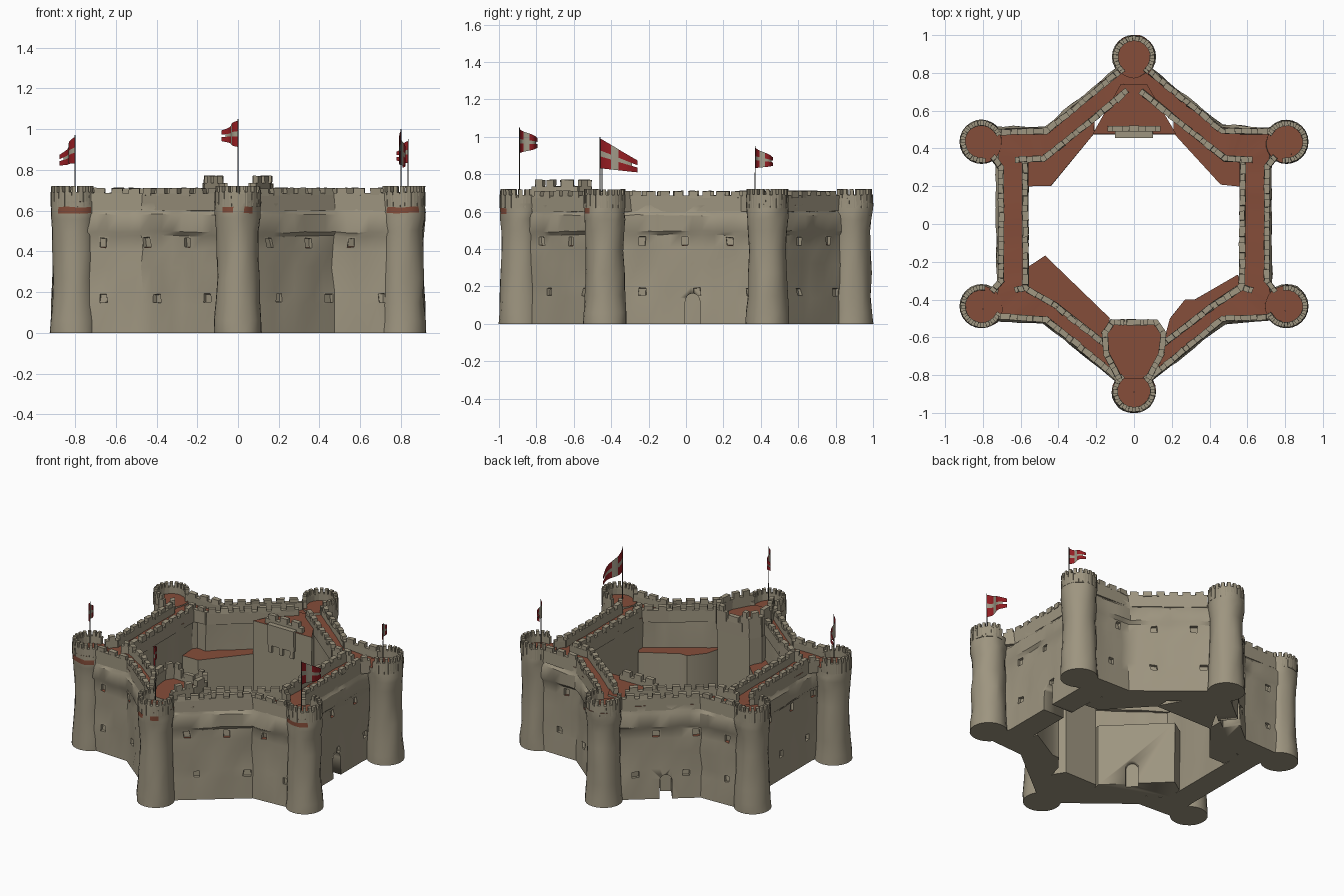
import bpy, bmesh, math
from mathutils import Vector, Matrix, noise

if "Cube" in bpy.data.objects:
    bpy.data.objects.remove(bpy.data.objects["Cube"])


def material(name, col):
    m = bpy.data.materials.new(name)
    m.diffuse_color = (*col, 1)
    m.use_nodes = True
    m.node_tree.nodes["Principled BSDF"].inputs["Base Color"].default_value = m.diffuse_color
    return m


STONE = material("stone", (0.34, 0.30, 0.215))
ROOF = material("red_clay_paving", (0.235, 0.075, 0.042))
RED = material("flag_red", (0.30, 0.012, 0.016))
PALE = material("flag_pale", (0.36, 0.33, 0.25))
IRON = material("pole_iron", (0.06, 0.055, 0.05))


def rough(bm, amp):
    # weathered stone: smooth lumps on everything above the ground
    for v in bm.verts:
        if v.co.z > 0.01:
            n = noise.noise_vector(v.co * 9) * amp + noise.noise_vector(v.co * 23) * amp * 0.6
            v.co += Vector((n.x, n.y, n.z * 0.6))


def finish(name, bm, mats, amp=0.0, rule=None, closed=True):
    if closed:
        bmesh.ops.recalc_face_normals(bm, faces=bm.faces)
    if rule:
        for f in bm.faces:
            f.material_index = rule(f)
    rough(bm, amp)
    me = bpy.data.meshes.new(name)
    bm.to_mesh(me)
    bm.free()
    for m in mats:
        me.materials.append(m)
    ob = bpy.data.objects.new(name, me)
    bpy.context.collection.objects.link(ob)
    bpy.ops.object.select_all(action='DESELECT')
    ob.select_set(True)
    bpy.context.view_layer.objects.active = ob
    bpy.ops.object.shade_smooth_by_angle(angle=math.radians(32))
    return ob


def paved(f):
    return 1 if f.normal.z > 0.7 and f.calc_center_median().z > 0.3 else 0


def box(bm, centre, size, angle=0.0):
    m = Matrix.Translation(centre) @ Matrix.Rotation(angle, 4, 'Z') @ Matrix.Diagonal((*size, 1))
    bmesh.ops.create_cube(bm, size=1, matrix=m)


def parapet(bm, path, z0, z1, z2, thick=0.03, pitch=0.08):
    # low wall with merlons along a flat path
    for a, b in zip(path, path[1:]):
        a, b = Vector(a), Vector(b)
        d = b - a
        ang, mid = math.atan2(d.y, d.x), (a + b) / 2
        box(bm, (mid.x, mid.y, (z0 + z1) / 2), (d.length + thick * 0.6, thick, z1 - z0), ang)
        n = max(1, round(d.length / pitch))
        for i in range(n):
            p = a + d * ((i + 0.5) / n)
            box(bm, (p.x, p.y, (z1 + z2) / 2 - 0.005), (d.length / n * 0.62, thick, z2 - z1 + 0.01), ang)


def prism(name, pts, top, roof=ROOF):
    bm = bmesh.new()
    f = bm.faces.new([bm.verts.new((x, y, 0)) for x, y in pts])
    r = bmesh.ops.extrude_face_region(bm, geom=[f])
    for v in r["geom"]:
        if isinstance(v, bmesh.types.BMVert):
            v.co.z = top
    return finish(name, bm, [STONE, roof], 0.004, paved)


def cut_arch(ob, centre, ang, depth, w=0.04, h=0.115):
    # round-headed passage; keeps the whole object if a solver fails
    bm = bmesh.new()
    m = Matrix.Translation(centre) @ Matrix.Rotation(ang, 4, 'Z')
    prof = [(-w, -0.05), (w, -0.05)] + [(w * math.cos(t * math.pi / 8), h + w * 1.2 * math.sin(t * math.pi / 8)) for t in range(9)]
    ends = [[bm.verts.new(m @ Vector((x, y, z))) for y, z in prof] for x in (-depth / 2, depth / 2)]
    bm.faces.new(ends[0])
    bm.faces.new(ends[1][::-1])
    for k in range(len(prof)):
        j = (k + 1) % len(prof)
        bm.faces.new((ends[0][k], ends[1][k], ends[1][j], ends[0][j]))
    tool = finish("arch_cutter", bm, [STONE])
    tool.hide_render = True
    whole, size = ob.data.copy(), ob.dimensions.copy()
    for solver in ('EXACT', 'MANIFOLD', 'FLOAT'):
        mod = ob.modifiers.new("cut", 'BOOLEAN')
        mod.operation, mod.solver, mod.object = 'DIFFERENCE', solver, tool
        bpy.context.view_layer.objects.active = ob
        bpy.ops.object.modifier_apply(modifier="cut")
        bpy.context.view_layer.update()
        n = len(ob.data.polygons)
        if n > 0.85 * len(whole.polygons) and n != len(whole.polygons) and (ob.dimensions - size).length < 0.05:
            break
        ob.data = whole.copy()
    bpy.data.objects.remove(tool)


# curtain wall ring: outer and inner outline, right half from front to back
OUT = [(0.08, -0.83), (0.47, -0.515), (0.74, -0.50), (0.715, -0.32), (0.715, 0.32), (0.74, 0.50), (0.47, 0.505), (0.08, 0.82)]
INN = [(0.10, -0.66), (0.42, -0.44), (0.56, -0.34), (0.565, -0.28), (0.565, 0.32), (0.55, 0.345), (0.48, 0.335), (0.04, 0.71)]
flip = lambda pts: [(-x, y) for x, y in reversed(pts)]
outer, inner = OUT + flip(OUT), INN + flip(INN)
SECTION = [(0, 0.008, 0), (0, 0.004, 0.14), (0, 0, 0.20), (0, 0, 0.32), (0, 0, 0.41), (0, 0, 0.475), (0, 0.014, 0.495),
           (0, 0.014, 0.58), (0, 0, 0.60), (0, 0, 0.635), (1, 0, 0.635), (1, 0, 0.48), (1, 0, 0.32), (1, 0, 0.16), (1, 0, 0)]
bm = bmesh.new()
rings = []
for i in range(len(outer)):
    o0, o1 = Vector(outer[i]), Vector(outer[(i + 1) % len(outer)])
    i0, i1 = Vector(inner[i]), Vector(inner[(i + 1) % len(inner)])
    n = max(1, round((o1 - o0).length / 0.06))
    for k in range(n):
        o, q = o0.lerp(o1, k / n), i0.lerp(i1, k / n)
        d = (o - q).normalized()
        rings.append([bm.verts.new((*((q if s else o) + d * e), z)) for s, e, z in SECTION])
slits = []
for c, (a, b) in enumerate(zip(rings, rings[1:] + rings[:1])):
    for j in range(len(SECTION)):
        k = (j + 1) % len(SECTION)
        f = bm.faces.new((a[j], b[j], b[k], a[k]))
        if (j == 4 and c % 4 == 1) or (j == 1 and c % 5 == 2):
            slits.append(f)
# sunken arrow slits
bmesh.ops.recalc_face_normals(bm, faces=bm.faces)
bmesh.ops.inset_individual(bm, faces=slits, thickness=0.014, depth=0)
bmesh.ops.inset_individual(bm, faces=slits, thickness=0.002, depth=-0.018)
wall = finish("curtain_wall", bm, [STONE, ROOF], 0.012, paved)
cut_arch(wall, (0.64, 0.035, 0), 0, 0.4)
cut_arch(wall, (-0.27, 0.61, 0), math.radians(129), 0.5)

# wall parapets, outer and inner
bm = bmesh.new()
for s in (1, -1):
    paths = [[(0.09, -0.81), (0.465, -0.503), (0.72, -0.49)], [(0.745, -0.35), (0.703, -0.30), (0.703, 0.30), (0.745, 0.35)],
             [(0.72, 0.49), (0.465, 0.492), (0.09, 0.80)], [(0.16, -0.63), (0.42, -0.43), (0.575, -0.335), (0.575, 0.335)],
             [(0.62, 0.34), (0.48, 0.345), (0.25, 0.53), (0.04, 0.70)], [(0.575, -0.335), (0.62, -0.35)]]
    for p in paths:
        parapet(bm, [(s * x, y) for x, y in p], 0.60, 0.685, 0.71)
finish("wall_parapets", bm, [STONE], 0.008)

# round towers, lathed, with paved tops and parapets open toward the wall walk
PROFILE = [(0.117, 0), (0.114, 0.06), (0.107, 0.15), (0.104, 0.27), (0.102, 0.39), (0.102, 0.5), (0.109, 0.56), (0.111, 0.588),
           (0.111, 0.618), (0.111, 0.645)]
SEG = 24
TOWERS = [(0, -0.885), (0, 0.885), (0.807, -0.435), (-0.807, -0.435), (0.807, 0.435), (-0.807, 0.435)]
for n, (cx, cy) in enumerate(TOWERS):
    bm = bmesh.new()
    rows = [[bm.verts.new((cx + r * math.cos(2 * math.pi * k / SEG), cy + r * math.sin(2 * math.pi * k / SEG), z))
             for k in range(SEG)] for r, z in PROFILE]
    for a, b in zip(rows, rows[1:]):
        for k in range(SEG):
            bm.faces.new((a[k], a[(k + 1) % SEG], b[(k + 1) % SEG], b[k]))
    bm.faces.new(rows[0][::-1])
    bm.faces.new(rows[-1])

    def tower_rule(f):
        c = f.calc_center_median()
        # paved floor, plus clay openings on the front of the front towers
        opening = 0.59 < c.z < 0.616 and cy < 0 and c.y < cy - 0.085 and (abs(c.x - cx) > 0.02 or cx != 0)
        return 1 if paved(f) or opening else 0
    finish(f"tower_{n + 1}", bm, [STONE, ROOF], 0.009, tower_rule)
    bm = bmesh.new()
    face = math.atan2(cy, cx)
    half = math.radians(140 if cx == 0 else 125)
    arc = [face - half + 2 * half * k / 14 for k in range(15)]
    parapet(bm, [(cx + 0.099 * math.cos(t), cy + 0.099 * math.sin(t)) for t in arc], 0.62, 0.69, 0.72, 0.026, 0.05)
    finish(f"tower_parapet_{n + 1}", bm, [STONE], 0.004)

# front keep behind the front tower, with a taller parapet
keep = [(-0.08, -0.82), (0.08, -0.82), (0.155, -0.70), (0.165, -0.58), (0.12, -0.51), (-0.12, -0.51), (-0.165, -0.58), (-0.155, -0.70)]
prism("front_keep", keep, 0.665)
bm = bmesh.new()
for s in (1, -1):
    side = [(0.08, -0.81), (0.145, -0.69), (0.155, -0.58), (0.115, -0.52), (0.06, -0.52)]
    parapet(bm, [(s * x, y) for x, y in side], 0.60, 0.735, 0.77)
parapet(bm, [(-0.06, -0.52), (0.06, -0.52)], 0.60, 0.69, 0.72)
finish("keep_parapet", bm, [STONE], 0.005)

# rear hall with a balcony on the courtyard side
prism("rear_hall", [(-0.22, 0.475), (0.22, 0.475), (0.07, 0.74), (-0.07, 0.74)], 0.645)
bm = bmesh.new()
parapet(bm, [(-0.13, 0.505), (0.13, 0.505)], 0.60, 0.68, 0.71)
box(bm, (0, 0.478, 0.59), (0.20, 0.045, 0.14))
for x in (-0.08, 0, 0.08):
    box(bm, (x, 0.475, 0.50), (0.025, 0.03, 0.06))
finish("hall_balcony", bm, [STONE], 0.003)

# courtyard lodgings against the inner wall
prism("rear_left_lodging", [(-0.56, 0.20), (-0.44, 0.20), (-0.21, 0.48), (-0.21, 0.58), (-0.50, 0.36), (-0.57, 0.33)], 0.42)
prism("rear_right_lodging", [(0.57, 0.33), (0.50, 0.36), (0.21, 0.58), (0.21, 0.48), (0.46, 0.21), (0.56, 0.20)], 0.42)
prism("front_right_lodging", [(0.16, -0.62), (0.58, -0.33), (0.55, -0.27), (0.32, -0.40), (0.27, -0.40), (0.19, -0.50)], 0.42)
lodging = prism("front_left_lodging", [(-0.57, -0.33), (-0.16, -0.63), (-0.13, -0.50), (-0.47, -0.17), (-0.56, -0.23)], 0.42)
cut_arch(lodging, (-0.28, -0.355, 0), math.radians(46), 0.08)

# flags: pole foot, fly end, pole top, cloth height, droop of the fly
FLAGS = [((0, -0.89), (-0.075, -0.79), 1.05, 0.13, 0.01), ((-0.80, -0.45), (-0.87, -0.33), 0.97, 0.13, 0.05),
         ((0.80, -0.46), (0.815, -0.26), 1.0, 0.16, 0.07), ((0.835, 0.37), (0.785, 0.47), 0.95, 0.11, 0.02)]
NU, NV = 14, 10
for n, (a, b, top, h, droop) in enumerate(FLAGS):
    bm = bmesh.new()
    bmesh.ops.create_cone(bm, cap_ends=True, segments=6, radius1=0.003, radius2=0.002, depth=top - 0.62,
                          matrix=Matrix.Translation((*a, (top + 0.62) / 2)))
    finish(f"flag_pole_{n + 1}", bm, [IRON])
    bm = bmesh.new()
    d = Vector(b) - Vector(a)
    side = Vector((-d.y, d.x)).normalized()
    g = []
    for i in range(NU + 1):
        u = i / NU
        p = Vector(a) + d * u + side * 0.012 * math.sin(u * 7)
        size = h * (1 - 0.6 * u)
        mid = top - 0.008 - h / 2 - droop * u
        g.append([bm.verts.new((p.x, p.y, mid + size * (j / NV - 0.5))) for j in range(NV + 1)])
    for i in range(NU):
        for j in range(NV):
            if i >= NU - 2 and 3 < j < 6:
                continue  # swallow tail notch
            f = bm.faces.new((g[i][j], g[i + 1][j], g[i + 1][j + 1], g[i][j + 1]))
            f.material_index = 1 if i in (4, 5, 6) or j in (4, 5) else 0
    finish(f"flag_cloth_{n + 1}", bm, [RED, PALE], closed=False)
